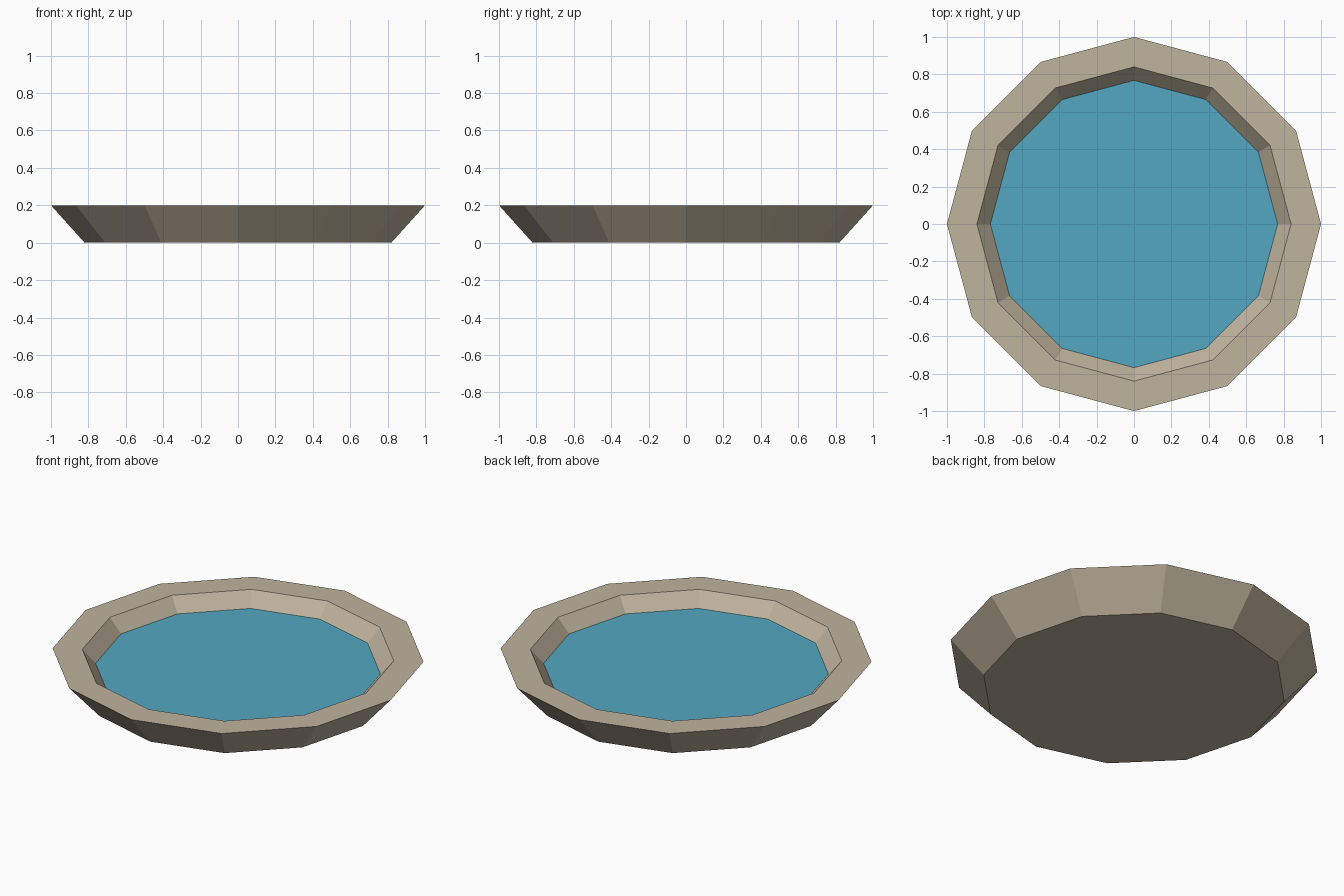
import bpy, bmesh
from math import cos, sin, pi

if "Cube" in bpy.data.objects:
    bpy.data.objects.remove(bpy.data.objects["Cube"])

SIDES = 12

def material(name, rgb):
    m = bpy.data.materials.new(name)
    m.diffuse_color = (*rgb, 1)
    m.use_nodes = True
    m.node_tree.nodes["Principled BSDF"].inputs["Base Color"].default_value = m.diffuse_color
    return m

def lathe(name, profile, mat, cap_start=False, cap_end=False):
    """Sweep (radius, z) points round the z axis into flat-sided rings."""
    bm = bmesh.new()
    rings = [[bm.verts.new((r * cos(2 * pi * i / SIDES), r * sin(2 * pi * i / SIDES), z))
              for i in range(SIDES)] for r, z in profile]
    for a, b in zip(rings, rings[1:]):
        for i in range(SIDES):
            j = (i + 1) % SIDES
            bm.faces.new((a[i], a[j], b[j], b[i]))
    if cap_start:
        bm.faces.new(rings[0][::-1])
    if cap_end:
        bm.faces.new(rings[-1])
    me = bpy.data.meshes.new(name)
    bm.to_mesh(me)
    bm.free()
    me.materials.append(mat)
    ob = bpy.data.objects.new(name, me)
    bpy.context.collection.objects.link(ob)
    return ob

stone = material("stone", (0.521, 0.451, 0.337))
water = material("water blue", (0.087, 0.386, 0.533))

# Basin: base, flared outer wall, flat rim, sloping inner wall
lathe("basin", [(0.82, 0), (1.0, 0.2), (0.84, 0.2), (0.768, 0.12)], stone, cap_start=True)

# Water surface meeting the inner wall
lathe("water_surface", [(0.768, 0.12)], water, cap_end=True)
